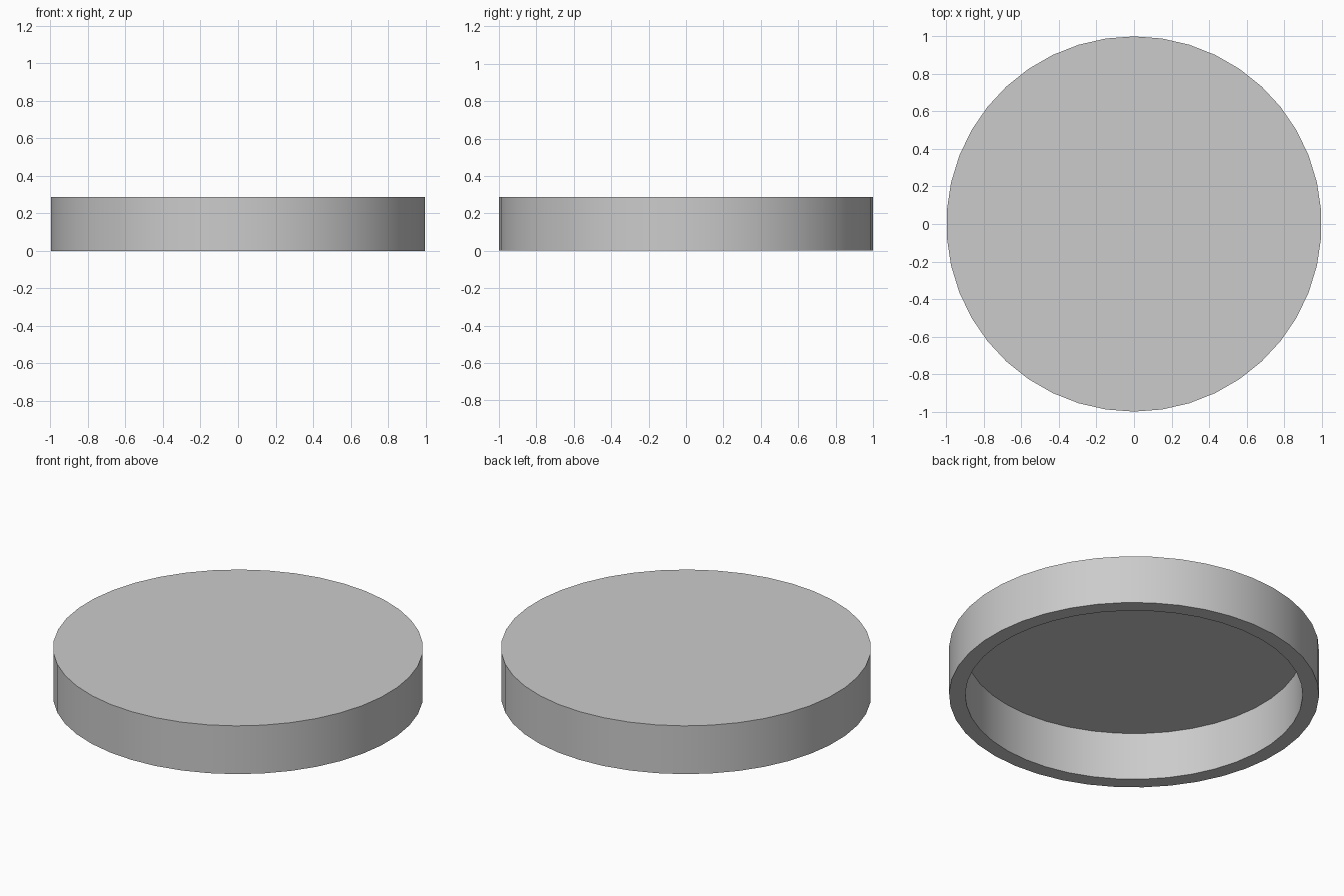
import bpy, bmesh, math

if "Cube" in bpy.data.objects:
    bpy.data.objects.remove(bpy.data.objects["Cube"])

SIDES = 42
HEIGHT = 0.288
OUTER_R, INNER_R = 1.0, 0.912
CEILING = 0.285  # the top skin is very thin


def lathe(name, profile):
    """Revolve (radius, z) points around z; both ends are capped."""
    bm = bmesh.new()
    rings = []
    for r, z in profile:
        rings.append([bm.verts.new((r * math.sin(2 * math.pi * i / SIDES),
                                    r * math.cos(2 * math.pi * i / SIDES), z))
                      for i in range(SIDES)])
    for a, b in zip(rings, rings[1:]):
        for i in range(SIDES):
            j = (i + 1) % SIDES
            bm.faces.new((a[i], a[j], b[j], b[i]))
    bm.faces.new(rings[0])
    bm.faces.new(rings[-1])
    bmesh.ops.recalc_face_normals(bm, faces=bm.faces)
    mesh = bpy.data.meshes.new(name)
    bm.to_mesh(mesh)
    bm.free()
    obj = bpy.data.objects.new(name, mesh)
    bpy.context.collection.objects.link(obj)
    return obj


# Shallow round lid, hollow and open underneath
lid = lathe("round_lid", [(INNER_R, CEILING), (INNER_R, 0),
                          (OUTER_R, 0), (OUTER_R, HEIGHT)])

# Smooth walls with sharp rims
bpy.context.view_layer.objects.active = lid
lid.select_set(True)
bpy.ops.object.shade_smooth_by_angle(angle=math.radians(30))
